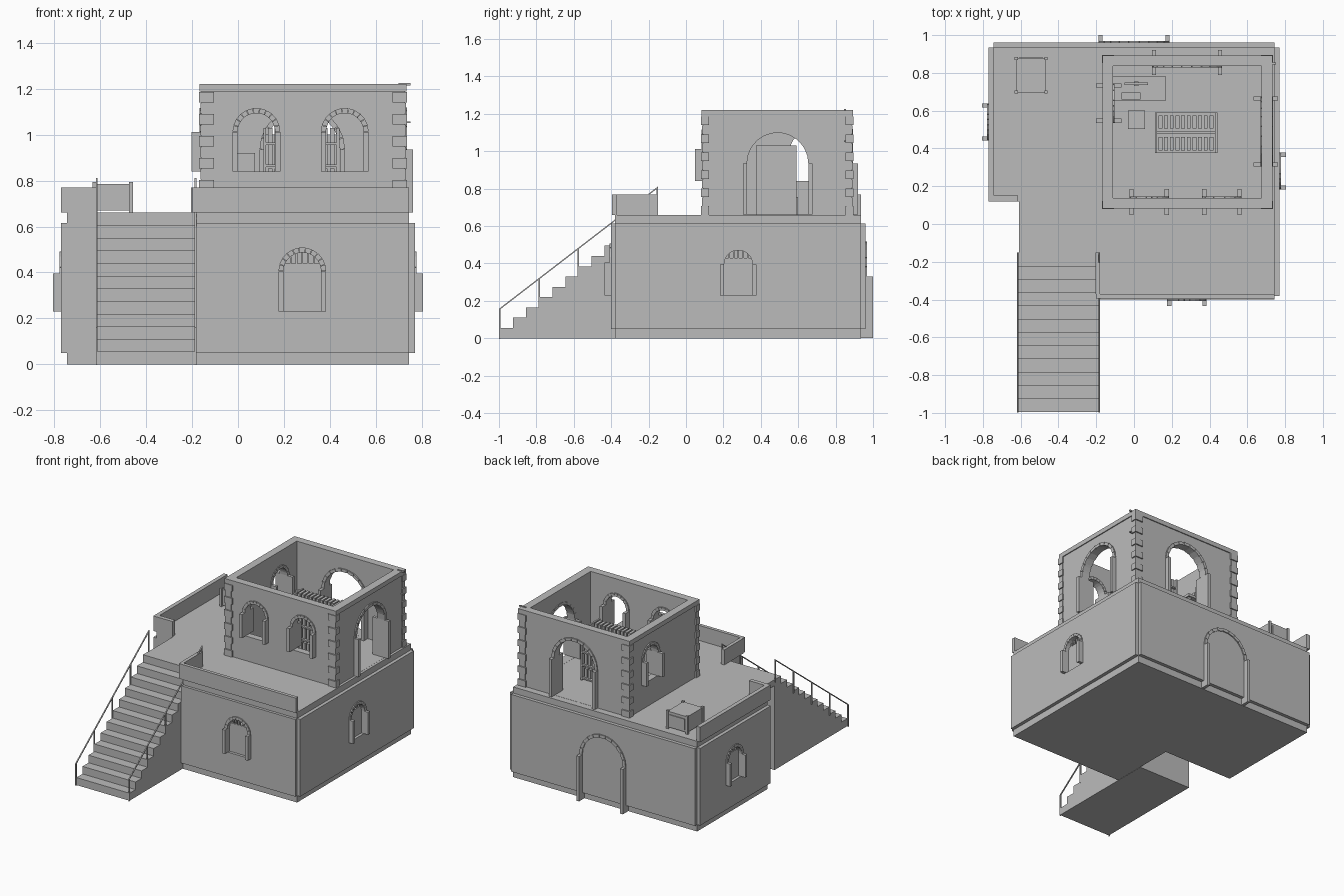
import bpy, bmesh, math
from mathutils import Matrix, Vector

if "Cube" in bpy.data.objects:
    bpy.data.objects.remove(bpy.data.objects["Cube"])

stone = bpy.data.materials.new("grey_stone")
stone.use_nodes = True
stone.diffuse_color = (0.5, 0.5, 0.5, 1)
stone.node_tree.nodes["Principled BSDF"].inputs["Base Color"].default_value = (0.5, 0.5, 0.5, 1)


def finish(name, bm, matrix=Matrix()):
    bm.transform(matrix)
    bmesh.ops.recalc_face_normals(bm, faces=bm.faces)
    mesh = bpy.data.meshes.new(name)
    bm.to_mesh(mesh)
    bm.free()
    mesh.materials.append(stone)
    obj = bpy.data.objects.new(name, mesh)
    bpy.context.scene.collection.objects.link(obj)
    return obj


def add_box(bm, x0, x1, y0, y1, z0, z1):
    size = Matrix.Diagonal((x1 - x0, y1 - y0, z1 - z0, 1))
    centre = Matrix.Translation(((x0 + x1) / 2, (y0 + y1) / 2, (z0 + z1) / 2))
    bmesh.ops.create_cube(bm, size=1, matrix=centre @ size)


def add_prism(bm, points, offset):
    face = bm.faces.new([bm.verts.new(p) for p in points])
    new = bmesh.ops.extrude_face_region(bm, geom=[face])["geom"]
    bmesh.ops.translate(bm, vec=offset, verts=[v for v in new if isinstance(v, bmesh.types.BMVert)])


def boxes(name, *sizes, matrix=Matrix()):
    bm = bmesh.new()
    for s in sizes:
        add_box(bm, *s)
    return finish(name, bm, matrix)


def prism(name, outline, z0, z1):
    bm = bmesh.new()
    add_prism(bm, [(x, y, z0) for x, y in outline], (0, 0, z1 - z0))
    return finish(name, bm)


def cut(obj, cutters):
    for cutter in cutters:
        mod = obj.modifiers.new("opening", "BOOLEAN")
        mod.operation, mod.object, mod.solver = "DIFFERENCE", cutter, "EXACT"
    bpy.context.view_layer.update()
    shape = obj.evaluated_get(bpy.context.evaluated_depsgraph_get())
    mesh = bpy.data.meshes.new_from_object(shape)
    obj.modifiers.clear()
    obj.data = mesh


def arc(radius, z, steps=14):
    return [(radius * math.cos(math.pi * i / steps), z + radius * math.sin(math.pi * i / steps))
            for i in range(steps + 1)]


def opening(name, x, y, turn, half, z0, spring, out=0.035, depth=0.095, jamb=0.022, glazed=False):
    """Arched opening with jambs and wedge stones; returns its cutter."""
    place = Matrix.Translation((x, y, 0)) @ Matrix.Rotation(math.radians(turn), 4, "Z")
    inner = half - jamb
    boxes(name + "_jambs", (-half, -inner, -out, depth, z0, spring),
          (inner, half, -out, depth, z0, spring), matrix=place)
    # ring of wedge stones
    bm = bmesh.new()
    stones = 11
    for i in range(stones):
        a, b = (math.pi * (i + e) / stones for e in (0.03, 0.97))
        ring = [(r * math.cos(t), -0.008, spring + r * math.sin(t))
                for r, t in ((inner, a), (half, a), (half, b), (inner, b))]
        add_prism(bm, ring, (0, 0.064, 0))
    finish(name + "_arch_stones", bm, place)
    if glazed:
        bars = [(u - 0.004, u + 0.004, 0.02, 0.03, spring + 0.02, spring + math.sqrt(inner ** 2 - u * u))
                for u in (-0.05, -0.025, 0, 0.025, 0.05)]
        boxes(name + "_shutter", (-inner, inner, 0.02, 0.035, z0, spring + 0.035), *bars, matrix=place)
    bm = bmesh.new()
    hole = [(-inner, z0), (inner, z0)] + arc(inner, spring)
    add_prism(bm, [(u, -0.1, z) for u, z in hole], (0, 0.25, 0))
    bmesh.ops.remove_doubles(bm, verts=bm.verts, dist=0.0001)
    cutter = finish(name + "_cutter", bm, place)
    cutter.hide_render = True
    return cutter


def remove(cutters):
    for cutter in cutters:
        bpy.data.objects.remove(cutter)


# lower storey: hollow core, roof terrace and facing slabs
W, B, F = 0.745, 0.935, -0.38
core = prism("lower_storey", [(-W, 0.12), (-0.18, 0.12), (-0.18, F), (W, F), (W, B), (-W, B)], 0, 0.66)
room = prism("room_cutter", [(-0.68, 0.19), (-0.11, 0.19), (-0.11, -0.31), (0.68, -0.31),
                             (0.68, 0.87), (-0.68, 0.87)], 0.03, 0.6)
room.hide_render = True
facing = boxes("facing_slabs", (W, 0.77, F, B, 0.05, 0.615), (-0.77, -W, 0.12, B, 0.05, 0.615),
               (-W, W, B, 0.96, 0.05, 0.615), (-0.18, W, -0.4, F, 0.05, 0.615))
boxes("landing_slab", (-0.61, -0.18, -0.15, 0.12, 0.615, 0.66))
openings = [
    opening("front_window", 0.28, -0.4, 0, 0.104, 0.23, 0.405, glazed=True),
    opening("left_window", 0.77, 0.28, 90, 0.098, 0.23, 0.395, glazed=True),
    opening("right_window", -0.77, 0.54, -90, 0.098, 0.23, 0.395, glazed=True),
    opening("back_door", 0, 0.96, 180, 0.188, 0.001, 0.33, out=0.04)]
cut(core, [room] + openings)
cut(facing, openings)
remove(openings + [room])

# parapets around the terrace
boxes("front_parapet", (-0.2, W, -0.395, -0.37, 0.66, 0.77), (-0.205, -0.18, -0.37, -0.15, 0.66, 0.77))
boxes("side_parapet", (-0.77, -0.74, 0.12, 0.935, 0.66, 0.77), (-0.74, -0.615, 0.12, 0.15, 0.66, 0.77))

# outside stairs as one stepped profile
steps, rise, run = 12, 0.055, 0.07
profile = [(-0.995, 0)]
for i in range(steps):
    profile += [(-0.995 + run * i, rise * (i + 1)), (-0.995 + run * (i + 1), rise * (i + 1))]
profile[-1] = (-0.15, 0.66)
profile.append((-0.15, 0))
bm = bmesh.new()
add_prism(bm, [(-0.612, y, z) for y, z in profile], (0.43, 0, 0))
finish("stairs", bm)

# handrails with posts
for side, x in (("right", -0.615), ("left", -0.185)):
    bm = bmesh.new()
    slope = 0.65 / 0.845
    add_prism(bm, [(x - 0.004, y, 0.16 + slope * (y + 0.997) + d) for y, d in
                   ((-0.997, -0.008), (-0.15, -0.008), (-0.15, 0), (-0.997, 0))], (0.008, 0, 0))
    for y in (-0.995, -0.785, -0.575, -0.365, -0.155):
        top = 0.155 + slope * (y + 0.997)
        add_box(bm, x - 0.004, x + 0.004, y - 0.004, y + 0.004, top - 0.16, top)
    finish(side + "_handrail", bm)

# upper storey: four walls with arched openings
X0, X1, Y0, Y1, Z0, Z1 = -0.16, 0.727, 0.09, 0.885, 0.66, 1.22
walls = boxes("upper_walls", (X0, X1, Y0, Y1, Z0, 1.19))
hall = boxes("hall_cutter", (-0.11, 0.675, 0.138, 0.837, 0.6, 1.3))
hall.hide_render = True
openings = [
    opening("upper_front_window_a", 0.08, Y0, 0, 0.104, 0.84, 1.012, out=0.042),
    opening("upper_front_window_b", 0.465, Y0, 0, 0.104, 0.84, 1.012, out=0.042),
    opening("upper_right_window", X0, 0.64, -90, 0.104, 0.84, 1.012, out=0.042),
    opening("upper_left_door", X1, 0.49, 90, 0.186, 0.661, 0.935),
    opening("upper_back_door", 0.28, Y1, 180, 0.186, 0.661, 0.935)]
cut(walls, [hall] + openings)
remove(openings + [hall])
boxes("wall_coping", (X0 - 0.007, X1 + 0.007, Y0 - 0.007, 0.138, 1.187, Z1),
      (X0 - 0.007, X1 + 0.007, 0.837, Y1 + 0.007, 1.187, Z1),
      (X0 - 0.007, -0.11, 0.138, 0.837, 1.187, Z1), (0.675, X1 + 0.007, 0.138, 0.837, 1.187, Z1))

# corner stones, alternating long and short
bm = bmesh.new()
for x, sx in ((X0, 1), (X1, -1)):
    for y, sy in ((Y0, 1), (Y1, -1)):
        for i in range(11):
            z = Z0 + i * 0.048
            reach, lift = (0.055, 0.01) if i % 2 == 0 else (0.045, 0.004)
            xs = sorted((x - sx * lift, x + sx * reach))
            ys = sorted((y - sy * lift, y + sy * reach * 0.6))
            add_box(bm, *xs, *ys, z, z + 0.046)
finish("corner_stones", bm)

# double-sided bookcase
bm = bmesh.new()
for x in (0.11, 0.43):
    add_box(bm, x, x + 0.012, 0.375, 0.59, Z0, 1.03)
add_box(bm, 0.11, 0.44, 0.476, 0.49, Z0, 1.0)
for i in range(4):
    z = Z0 + 0.01 + i * 0.095
    add_box(bm, 0.11, 0.44, 0.375, 0.59, z, z + 0.01)
    for y in (0.39, 0.505):
        for k in range(10):
            x = 0.13 + k * 0.03
            add_box(bm, x, x + 0.02, y, y + 0.07, z + 0.01, z + 0.075 + 0.012 * ((k * 3 + i) % 3))
finish("bookcase", bm)

# desk with screen, and a stool
boxes("desk", (-0.11, 0.17, 0.655, 0.78, 0.8, 0.82), (-0.1, -0.08, 0.665, 0.77, Z0, 0.8),
      (0.14, 0.16, 0.665, 0.77, Z0, 0.8))
boxes("screen", (-0.05, 0.075, 0.735, 0.75, 0.84, 0.92), (0, 0.025, 0.73, 0.755, 0.82, 0.84))
boxes("keyboard", (-0.065, 0.035, 0.66, 0.695, 0.82, 0.828))
legs = [(x, x + 0.012, y, y + 0.012, Z0, 0.74) for x in (-0.03, 0.043) for y in (0.505, 0.585)]
boxes("stool", (-0.032, 0.058, 0.503, 0.6, 0.74, 0.755), *legs)

# terrace crate with corner posts and raised door panel
posts = [(x, x + 0.018, y, y + 0.018, Z0, 0.793) for x in (-0.633, -0.475) for y in (0.69, 0.867)]
boxes("terrace_crate", (-0.625, -0.465, 0.697, 0.878, 0.67, 0.785), *posts)
boxes("crate_door", (-0.605, -0.485, 0.878, 0.884, 0.685, 0.765))

# small wall brackets
boxes("wall_brackets", (0.7, 0.752, 0.845, 0.855, 1.215, 1.225), (0.72, 0.752, 0.845, 0.855, 1.05, 1.058))
